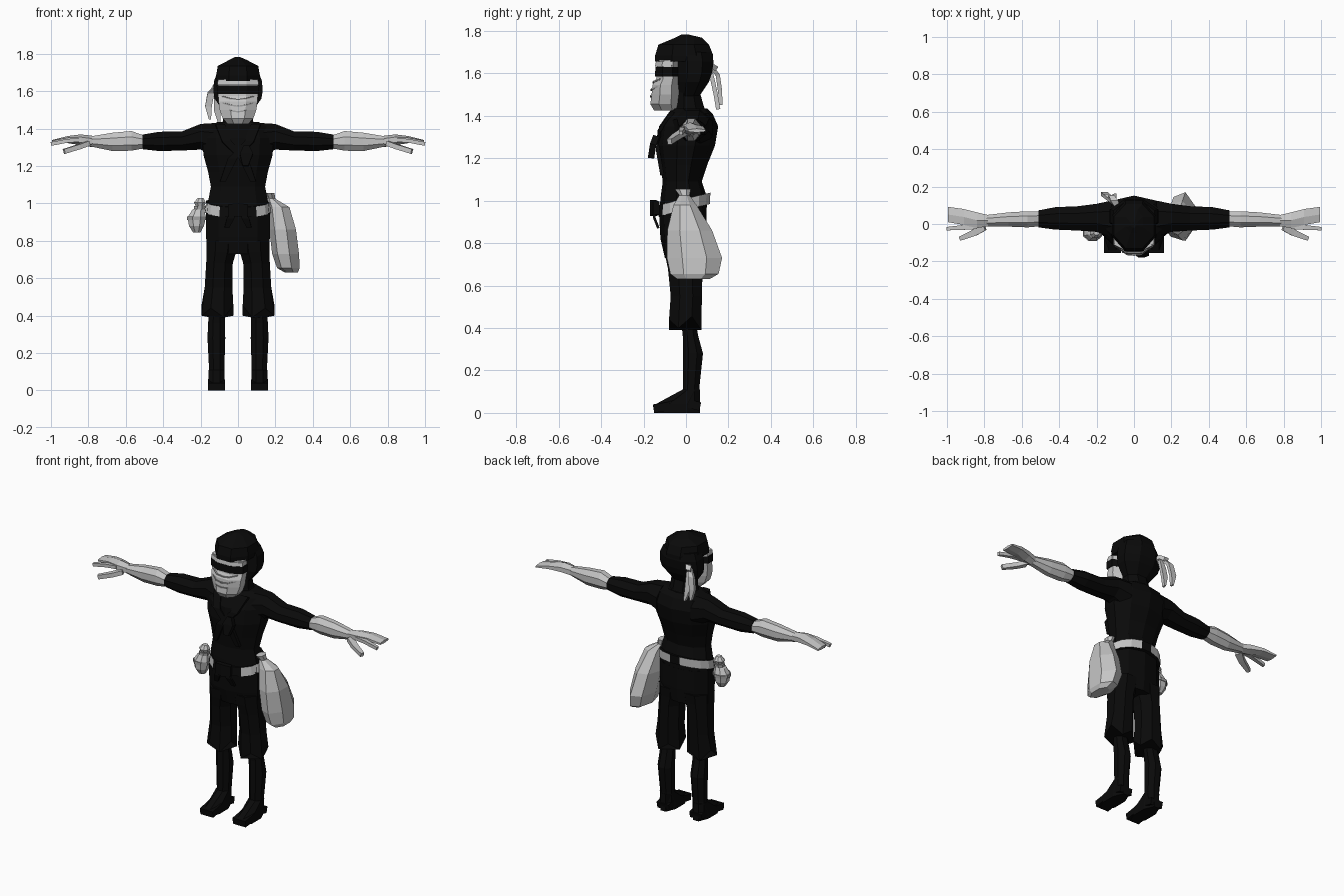
import bpy, bmesh, math
from mathutils import Vector


def material(name, value):
    m = bpy.data.materials.new(name)
    m.diffuse_color = (value, value, value, 1)
    return m


BLACK = material("black_cloth", 0.003)
PALE = material("pale_grey", 0.56)
GREY = material("mid_grey", 0.36)


def finish(name, bm, mats, rule=None):
    bmesh.ops.recalc_face_normals(bm, faces=bm.faces[:])
    if rule:
        for f in bm.faces:
            f.material_index = rule(f.calc_center_median())
    me = bpy.data.meshes.new(name)
    bm.to_mesh(me)
    bm.free()
    for m in mats:
        me.materials.append(m)
    ob = bpy.data.objects.new(name, me)
    bpy.context.collection.objects.link(ob)
    return ob


def ring(axis, p, a0, a1, b0, b1, n=8):
    """n-sided section at p on the axis, filling the given bounds of the other two axes."""
    k = 1 / math.cos(math.pi / n)
    pts = []
    for i in range(n):
        t = 2 * math.pi * (i + 0.5) / n
        a = (a0 + a1) / 2 + (a1 - a0) / 2 * k * math.cos(t)
        b = (b0 + b1) / 2 + (b1 - b0) / 2 * k * math.sin(t)
        pts.append((p, a, b) if axis == "x" else (a, b, p))
    return pts


def loft(name, axis, sections, mats, n=8, side=1, rule=None, warp=None):
    bm = bmesh.new()
    rows = []
    for s in sections:
        row = []
        for i, q in enumerate(ring(axis, *s, n=n)):
            q = Vector(q)
            if warp:
                q = warp(q, i, s)
            row.append(bm.verts.new((q.x * side, q.y, q.z)))
        rows.append(row)
    for r0, r1 in zip(rows, rows[1:]):
        for i in range(n):
            j = (i + 1) % n
            bm.faces.new((r0[i], r0[j], r1[j], r1[i]))
    bm.faces.new(rows[0])
    bm.faces.new(rows[-1])
    return finish(name, bm, mats, rule)


def strip(name, path, width, thick, mat, across=(1, 0, 0), side=1):
    """Tapered band along a path; widths are given per point."""
    bm = bmesh.new()
    u = Vector(across).normalized()
    rows = []
    for k, p in enumerate(path):
        d = Vector(path[min(k + 1, len(path) - 1)]) - Vector(path[max(k - 1, 0)])
        v = d.cross(u).normalized() * thick / 2
        w = u * width[k] / 2
        row = [Vector(p) + o for o in (w + v, v - w, -w - v, w - v)]
        rows.append([bm.verts.new((q.x * side, q.y, q.z)) for q in row])
    for r0, r1 in zip(rows, rows[1:]):
        for i in range(4):
            j = (i + 1) % 4
            bm.faces.new((r0[i], r0[j], r1[j], r1[i]))
    bm.faces.new(rows[0])
    bm.faces.new(rows[-1])
    return finish(name, bm, [mat])


# Tunic and hips
loft("tunic", "z", [
    (0.93, -.170, .170, -.120, .090), (1.01, -.160, .160, -.115, .095),
    (1.09, -.145, .145, -.105, .070), (1.17, -.160, .160, -.115, .095),
    (1.26, -.185, .185, -.130, .130), (1.35, -.190, .190, -.120, .145),
    (1.41, -.170, .170, -.080, .120), (1.435, -.110, .110, -.060, .095)], [BLACK], n=10)
loft("hips", "z", [
    (0.73, -.168, .168, -.095, .080), (0.82, -.170, .170, -.115, .090),
    (0.95, -.170, .170, -.122, .092)], [BLACK], n=10)

# Crossed lapels and chest knot
for s, name in ((1, "lapel_left"), (-1, "lapel_right")):
    strip(name, [(.095, -.062, 1.42), (.06, -.125, 1.33), (-.03, -.133, 1.24), (-.08, -.112, 1.12)],
          [.05, .05, .05, .03], .018, BLACK, side=s)
strip("chest_knot", [(.045, -.14, 1.305), (.045, -.155, 1.265), (.04, -.165, 1.20)],
      [.03, .07, .03], .03, BLACK)

# Belt: pale on the flanks, black at the front and at the middle of the back
loft("belt", "z", [(0.957, -.176, .176, -.130, .112), (1.010, -.170, .170, -.126, .115)],
     [BLACK, PALE], n=16,
     rule=lambda c: 1 if (abs(c.x) > .08 if c.y < 0 else abs(c.x) > .03) else 0,
     warp=lambda q, i, s: Vector((q.x, q.y, q.z + .24 * q.y)))
strip("belt_knot", [(-.05, -.14, .965), (0, -.155, .965), (.05, -.14, .965)],
      [.06, .075, .06], .03, BLACK, across=(0, 0, 1))
for s in (1, -1):
    strip("belt_end", [(.01, -.15, .97), (.04, -.15, .92), (.06, -.13, .87)],
          [.03, .04, .025], .012, BLACK, side=s)


# Ragged hem: lower points alternate in height
def ragged(q, i, s):
    if s[0] < .45:
        q.z += (.035, -.03, .02, -.02)[i % 4]
    return q


for s, tag in ((1, "left_"), (-1, "right_")):
    # Trousers, lower leg and foot
    loft(tag + "trouser", "z", [
        (0.42, .025, .195, -.080, .072), (0.55, .030, .178, -.072, .075),
        (0.68, .028, .170, -.085, .078), (0.74, .010, .168, -.098, .080),
        (0.80, .002, .168, -.105, .085)], [BLACK], side=s, warp=ragged)
    loft(tag + "lower_leg", "z", [
        (0.03, .073, .157, -.015, .065), (0.12, .073, .155, -.015, .063),
        (0.28, .068, .163, -.015, .080), (0.36, .070, .160, -.015, .058),
        (0.46, .070, .150, -.025, .040)], [BLACK], side=s)
    strip(tag + "foot", [(.115, .067, .03), (.115, -.02, .05), (.115, -.09, .03), (.115, -.153, .02)],
          [.085, .085, .09, .09], .04, BLACK, side=s)
    loft(tag + "shoe", "z", [(0.0, .07, .16, -.150, .067), (0.04, .07, .16, -.145, .067),
                             (0.11, .073, .157, -.016, .065)], [BLACK], side=s)

    # Sleeve and forearm
    loft(tag + "sleeve", "x", [
        (.12, -.070, .125, 1.25, 1.43), (.20, -.042, .108, 1.288, 1.425),
        (.30, -.035, .095, 1.283, 1.385), (.42, -.030, .090, 1.280, 1.383),
        (.51, -.018, .073, 1.290, 1.368)], [BLACK], side=s)
    loft(tag + "forearm", "x", [
        (.50, -.012, .068, 1.295, 1.362), (.57, -.018, .068, 1.282, 1.387),
        (.67, -.014, .062, 1.280, 1.378), (.79, -.012, .048, 1.305, 1.358)], [PALE], side=s)

    # Hand: palm with joined fingers, index finger and thumb
    loft(tag + "hand", "x", [
        (.78, -.012, .048, 1.305, 1.358), (.84, -.022, .062, 1.315, 1.365),
        (.91, -.005, .080, 1.325, 1.358), (.995, .010, .092, 1.322, 1.338)], [PALE], side=s, n=6)
    strip(tag + "index_finger", [(.84, -.012, 1.34), (.91, -.018, 1.335), (1.0, -.025, 1.318)],
          [.03, .026, .018], .02, PALE, across=(0, 1, 0), side=s)
    strip(tag + "thumb", [(.80, -.012, 1.322), (.85, -.045, 1.303), (.93, -.078, 1.278)],
          [.045, .036, .022], .026, PALE, across=(.35, .9, 0), side=s)

# Neck
loft("neck", "z", [(1.38, -.120, .120, -.070, .120), (1.44, -.080, .080, -.050, .085),
                   (1.53, -.075, .075, -.040, .060)], [BLACK])

# Hood: back part around the head, then the crown
loft("hood_back", "z", [
    (1.49, -.075, .075, -.035, .062), (1.56, -.125, .125, -.042, .108),
    (1.60, -.132, .132, -.042, .122), (1.655, -.128, .128, -.045, .130),
    (1.70, -.110, .110, -.045, .120)], [BLACK])
loft("hood_crown", "z", [
    (1.655, -.115, .115, -.145, .128), (1.685, -.117, .117, -.145, .128),
    (1.735, -.108, .108, -.130, .108), (1.768, -.045, .045, -.050, .075),
    (1.783, -.015, .010, -.020, .010)], [BLACK])

# Face covered by a wrapped mask
loft("face", "z", [
    (1.425, -.055, .055, -.150, -.030), (1.455, -.082, .082, -.168, -.030),
    (1.500, -.098, .098, -.162, -.030), (1.545, -.104, .104, -.158, -.030),
    (1.575, -.106, .106, -.140, -.030), (1.662, -.108, .108, -.135, -.030)], [PALE])
for i, (z, hw, y) in enumerate(((1.495, .07, -.163), (1.525, .08, -.161), (1.560, .085, -.152))):
    strip(f"mask_fold_{i + 1}", [(-hw, y + .03, z + .012), (-hw * .5, y, z), (0, y - .003, z - .005),
                                 (hw * .5, y, z), (hw, y + .03, z + .012)],
          [.007] * 5, .008, GREY, across=(0, 0, 1))

# Blindfold, brow wrap and knotted tails
loft("blindfold", "z", [(1.585, -.112, .112, -.146, -.030), (1.630, -.114, .114, -.144, -.030)], [BLACK])
loft("brow_wrap", "z", [(1.632, -.110, .110, -.146, -.035), (1.655, -.108, .108, -.142, -.035)], [PALE])
strip("wrap_knot", [(-.085, .09, 1.62), (-.105, .125, 1.635), (-.12, .145, 1.62)],
      [.03, .04, .03], .025, PALE)
strip("tail_outer", [(-.115, .12, 1.63), (-.145, .15, 1.59), (-.158, .16, 1.52), (-.150, .162, 1.45)],
      [.02, .036, .036, .012], .02, PALE)
strip("tail_inner", [(-.10, .11, 1.63), (-.110, .125, 1.57), (-.112, .140, 1.50), (-.100, .152, 1.43)],
      [.02, .034, .034, .012], .02, PALE)

# Sack on the hip
loft("sack", "z", [
    (0.630, .255, .320, -.035, .105), (0.655, .215, .330, -.065, .145),
    (0.730, .190, .326, -.080, .160), (0.860, .175, .310, -.080, .115),
    (0.980, .165, .275, -.055, .045), (1.025, .160, .200, -.030, .015),
    (1.055, .150, .195, -.050, .020)], [PALE], n=7)

# Gourd on the other hip
loft("gourd", "z", [
    (0.845, -.240, -.200, -.065, -.025), (0.880, -.262, -.182, -.085, -.005),
    (0.925, -.270, -.172, -.090, .000), (0.965, -.245, -.180, -.075, -.015),
    (0.980, -.222, -.182, -.065, -.025), (1.005, -.235, -.172, -.075, -.015),
    (1.030, -.215, -.185, -.060, -.030)], [PALE])
loft("gourd_cord", "z", [(0.968, -.236, -.176, -.076, -.014), (0.985, -.234, -.174, -.074, -.014)], [GREY])
loft("gourd_band", "z", [(0.912, -.273, -.170, -.092, .002), (0.930, -.273, -.170, -.092, .002)], [GREY])
